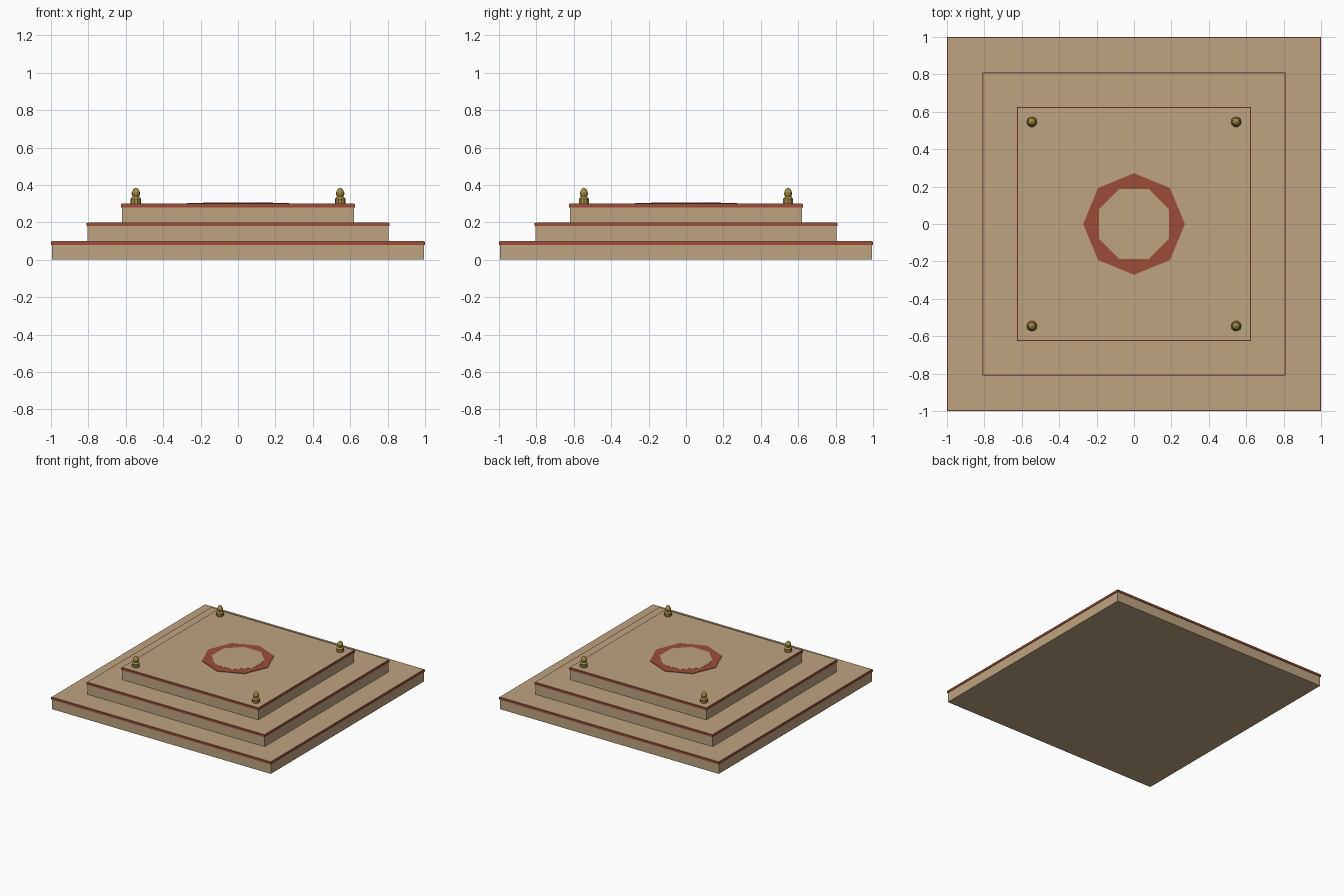
import bpy, bmesh, math

if "Cube" in bpy.data.objects:
    bpy.data.objects.remove(bpy.data.objects["Cube"])


def material(name, color):
    m = bpy.data.materials.new(name)
    m.diffuse_color = (*color, 1)
    m.use_nodes = True
    m.node_tree.nodes["Principled BSDF"].inputs["Base Color"].default_value = m.diffuse_color
    return m


STONE = material("sandstone", (0.52, 0.37, 0.22))
RED = material("red_trim", (0.34, 0.075, 0.04))
GOLD = material("gold", (0.40, 0.27, 0.06))


def box(name, half, z0, z1, mat):
    bpy.ops.mesh.primitive_cube_add(size=1, location=(0, 0, (z0 + z1) / 2))
    o = bpy.context.object
    o.name = name
    o.scale = (2 * half, 2 * half, z1 - z0)
    bpy.ops.object.transform_apply(location=False, rotation=False, scale=True)
    o.data.materials.append(mat)
    return o


def disc(name, radius, z0, z1, turn, mat):
    bpy.ops.mesh.primitive_cylinder_add(vertices=8, radius=radius, depth=z1 - z0,
                                        location=(0, 0, (z0 + z1) / 2),
                                        rotation=(0, 0, math.radians(turn)))
    o = bpy.context.object
    o.name = name
    o.data.materials.append(mat)


def lathe(name, profile, loc, mat, sides=10):
    bm = bmesh.new()
    verts = [bm.verts.new((r, 0, z)) for r, z in profile]
    edges = [bm.edges.new(p) for p in zip(verts, verts[1:])]
    bmesh.ops.spin(bm, geom=verts + edges, cent=(0, 0, 0), axis=(0, 0, 1),
                   angle=2 * math.pi, steps=sides)
    bmesh.ops.remove_doubles(bm, verts=bm.verts, dist=1e-5)
    bmesh.ops.recalc_face_normals(bm, faces=bm.faces)
    me = bpy.data.meshes.new(name)
    bm.to_mesh(me)
    bm.free()
    me.materials.append(mat)
    o = bpy.data.objects.new(name, me)
    o.location = loc
    bpy.context.collection.objects.link(o)


# Three stepped tiers, each with a slim red band just under its top edge
for i, half in enumerate((0.995, 0.805, 0.62)):
    z = 0.1 * i
    box(f"tier_{i + 1}", half, z, z + 0.1, STONE)
    box(f"tier_trim_{i + 1}", half + 0.005, z + 0.08, z + 0.097, RED)

# Octagonal medallion in the middle of the top tier
disc("medallion_rim", 0.272, 0.298, 0.304, 0, RED)
disc("medallion_centre", 0.203, 0.298, 0.305, 22.5, STONE)

# Corner finials: round pedestal with a pointed bud
PROFILE = [(0, 0), (0.028, 0), (0.028, 0.026), (0.017, 0.038), (0.023, 0.05),
           (0.022, 0.06), (0.014, 0.077), (0, 0.086)]
for sx in (-1, 1):
    for sy in (-1, 1):
        side = ("front" if sy < 0 else "back") + ("_left" if sx < 0 else "_right")
        lathe(f"finial_{side}", PROFILE, (0.546 * sx, 0.546 * sy, 0.3), GOLD)
